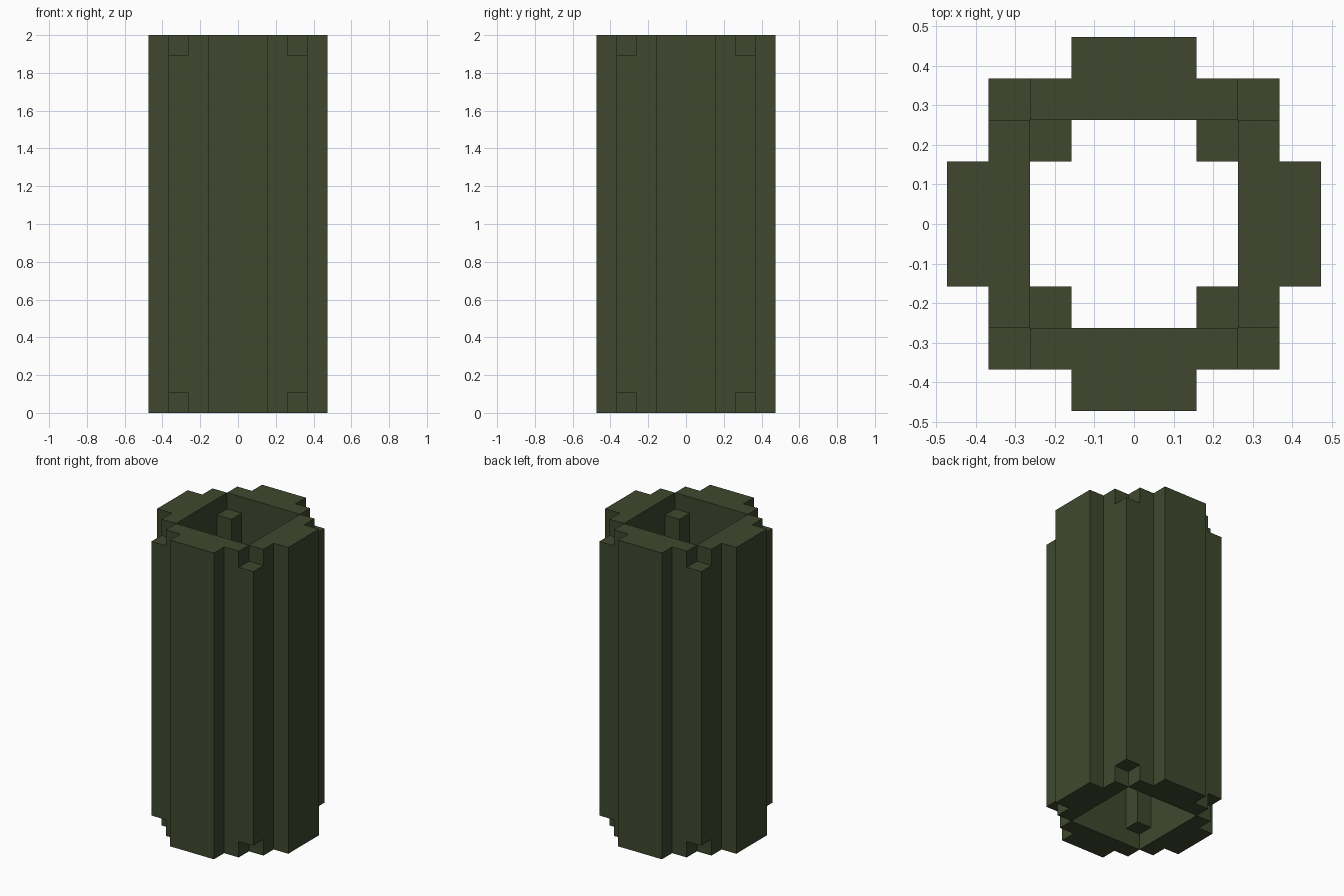
import bpy
import bmesh
from mathutils import Vector

cube = bpy.data.objects.get("Cube")
if cube:
    bpy.data.objects.remove(cube, do_unlink=True)

LAYERS = 19
UNIT = 2 / LAYERS            # edge length of one block
BANDS = [0, 1, LAYERS - 1, LAYERS]   # bottom rim, trunk, top rim

# Dark green bark
bark = bpy.data.materials.new("dark_green")
bark.use_nodes = True
colour = (0.050, 0.064, 0.027, 1)
bark.diffuse_color = colour
bsdf = bark.node_tree.nodes["Principled BSDF"]
bsdf.inputs["Base Color"].default_value = colour
bsdf.inputs["Roughness"].default_value = 0.9


def solid(x, y, band):
    """Is the block column at x, y filled in this height band?"""
    near, far = sorted((abs(x), abs(y)))
    if band not in (0, 1, 2):
        return False
    if far == 4:                       # outer ribs
        return near <= 1
    if far == 3 and near <= 2:         # square wall
        return True
    # outer corner posts and inner posts stop one block short of each end
    return near == far and far in (2, 3) and band == 1


def add_face(bm, x, y, band, direction):
    """Add the side of a block column that faces the given direction."""
    low, high = BANDS[band], BANDS[band + 1]
    centre = Vector((x, y, (low + high) / 2))
    half = Vector((0.5, 0.5, (high - low) / 2))
    axis = next(i for i in range(3) if direction[i])
    u, v = (axis + 1) % 3, (axis + 2) % 3
    corners = []
    for a, b in ((-1, -1), (1, -1), (1, 1), (-1, 1)):
        p = centre.copy()
        p[axis] += direction[axis] * half[axis]
        p[u] += a * half[u]
        p[v] += b * half[v]
        corners.append(bm.verts.new(p * UNIT))
    if direction[axis] < 0:
        corners.reverse()
    bm.faces.new(corners)


# Hollow trunk: only the exposed sides of the blocks
bm = bmesh.new()
DIRECTIONS = [(1, 0, 0), (-1, 0, 0), (0, 1, 0), (0, -1, 0), (0, 0, 1), (0, 0, -1)]
for band in range(3):
    for x in range(-4, 5):
        for y in range(-4, 5):
            if not solid(x, y, band):
                continue
            for d in DIRECTIONS:
                if not solid(x + d[0], y + d[1], band + d[2]):
                    add_face(bm, x, y, band, d)

# Weld the blocks and merge flat areas into large faces
bmesh.ops.remove_doubles(bm, verts=bm.verts[:], dist=UNIT / 100)
bmesh.ops.dissolve_limit(bm, angle_limit=0.01, verts=bm.verts[:], edges=bm.edges[:])

mesh = bpy.data.meshes.new("hollow_trunk")
bm.to_mesh(mesh)
bm.free()
mesh.materials.append(bark)
trunk = bpy.data.objects.new("hollow_trunk", mesh)
trunk.location.z = 0
bpy.context.scene.collection.objects.link(trunk)
